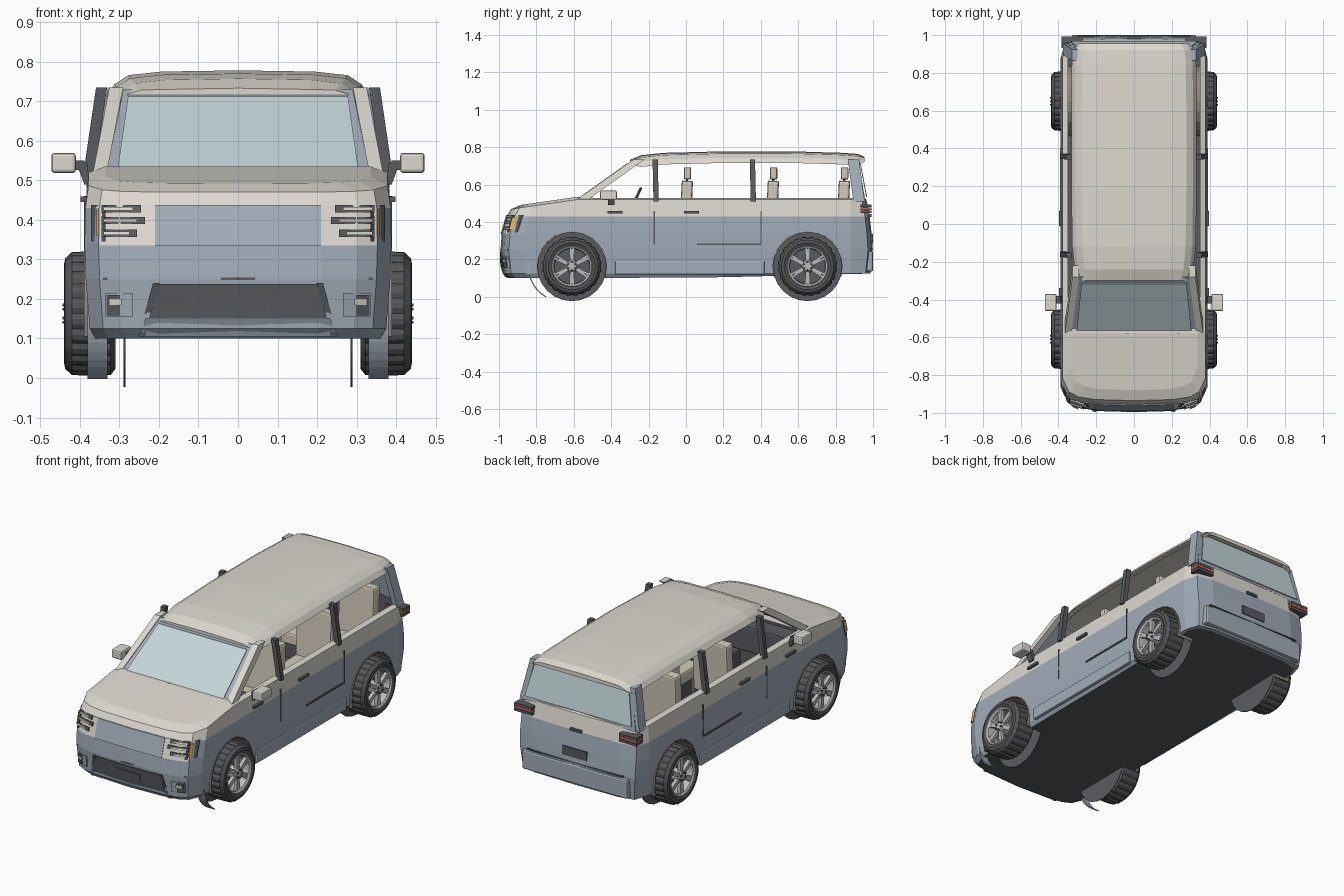
import bpy, bmesh, math
from mathutils import Vector, Matrix

if "Cube" in bpy.data.objects:
    bpy.data.objects.remove(bpy.data.objects["Cube"])


def mat(name, r, g, b):
    m = bpy.data.materials.new(name)
    m.diffuse_color = (r, g, b, 1)
    m.use_nodes = True
    m.node_tree.nodes["Principled BSDF"].inputs["Base Color"].default_value = m.diffuse_color
    return m


SLATE = mat("slate_paint", .36, .42, .49)
BEIGE = mat("beige_paint", .72, .69, .63)
DARK = mat("dark_trim", .10, .105, .115)
TIRE = mat("rubber", .09, .09, .095)
GLASS = mat("glass", .55, .67, .69)
SEAT = mat("seat_fabric", .66, .60, .50)
METAL = mat("alloy", .5, .5, .5)
RED = mat("red_lamp", .6, .12, .09)
AMBER = mat("amber_lamp", .85, .5, .12)
LINER = mat("arch_liner", .28, .24, .21)


def loft(name, rings, mats, bands=None, closed=False, caps=True, mirror=False, bevel=0):
    """Skin equal-sized rings; even rings are capped by strips across."""
    m, faces, idx = len(rings[0]), [], []
    mats = mats if isinstance(mats, list) else [mats]
    n = len(rings)
    for k in range(n if closed else n - 1):
        for i in range(m):
            j, q = (i + 1) % m, (k + 1) % n
            faces.append((k*m + i, k*m + j, q*m + j, q*m + i))
            idx.append(bands[k] if bands else 0)
    if caps and not closed:
        for base, mi in ((0, 0), ((n - 1)*m, bands[-1] if bands else 0)):
            for i in range(m // 2):
                f = dict.fromkeys((i, i + 1, m - i - 1, (m - i) % m))
                if len(f) > 2:
                    faces.append([base + v for v in f])
                    idx.append(mi)
    me = bpy.data.meshes.new(name)
    me.from_pydata([tuple(p) for r in rings for p in r], [], faces)
    for x in mats:
        me.materials.append(x)
    me.polygons.foreach_set("material_index", idx)
    bm = bmesh.new()
    bm.from_mesh(me)
    bmesh.ops.recalc_face_normals(bm, faces=bm.faces)
    bm.to_mesh(me)
    bm.free()
    o = bpy.data.objects.new(name, me)
    bpy.context.collection.objects.link(o)
    if bevel:
        b = o.modifiers.new("bevel", 'BEVEL')
        b.width, b.segments = bevel, 2
    if mirror:
        o.modifiers.new("mirror", 'MIRROR')
    return o


def box(name, c, s, m, tilt=0, **kw):
    R, c = Matrix.Rotation(tilt, 3, 'X'), Vector(c)
    rings = [[c + R @ Vector((x*s[0]/2, y*s[1]/2, z*s[2]/2))
              for x, y in ((-1, -1), (1, -1), (1, 1), (-1, 1))] for z in (-1, 1)]
    return loft(name, rings, m, **kw)


def beam(name, a, b, sx, sy, m, **kw):
    rings = [[(p[0] + x*sx/2, p[1] + y*sy/2, p[2])
              for x, y in ((-1, -1), (1, -1), (1, 1), (-1, 1))] for p in (a, b)]
    return loft(name, rings, m, **kw)


def lathe(name, prof, cy, cz, m, n=36, groove=(), **kw):
    """Spin (x, radius) points round an axle parallel to x."""
    rings = []
    for k, (x, r) in enumerate(prof):
        rings.append([(x, cy + q*math.cos(i*math.tau/n), cz + q*math.sin(i*math.tau/n))
                      for i in range(n) for q in [r - (.006 if k in groove and i % 3 == 0 else 0)]])
    return loft(name, rings, m, mirror=True, **kw)


def lerp(t, v):
    for (a, p), (b, q) in zip(t, t[1:]):
        if v <= b:
            return p + (q - p)*max(0, (v - a)/(b - a))
    return t[-1][1]


# Lower body: stacked plan outlines (z, front y, rear y, half width)
LAYERS = [(.10, -.955, .96, .36), (.125, -.98, .985, .375), (.25, -.992, .998, .385),
          (.34, -.985, .992, .388), (.43, -.96, .982, .386), (.47, -.935, .965, .378),
          (.485, -.88, .95, .335)]
NOSE = [(0, 0), (.21, .006), (.30, .02), (.35, .045), (.385, .12)]
rings = []
for k, (z, yf, yr, w) in enumerate(LAYERS):
    s = w/.385
    half = [(x*s, yf + d) for x, d in NOSE]
    half += [(w, -.58), (w, .2), (w, .88), (w - .025, yr - .025), (.27*s, yr - .006), (0, yr)]
    ring = half + [(-x, y) for x, y in half[-2:0:-1]]
    rise = [(-.93, 0), (-.58, .05)] if k > 4 else [(-1, 0), (1, 0)]
    rings.append([(x, y, z + lerp(rise, y) + (.025*max(0, y) if k == 0 else 0)) for x, y in ring])
body = loft("lower_body", rings, [DARK, SLATE, BEIGE], bands=[1, 1, 1, 1, 2, 2])

AXLES, WZ = (-.61, .65), .163
cutters = [box("cabin_cutter", (0, .22, .39), (.70, 1.44, .42), DARK)]
cutters += [lathe("arch_cutter", [(.285, .187), (.5, .187)], y, WZ, DARK, 24) for y in AXLES]
bpy.context.view_layer.objects.active = body
for c in cutters:
    b = body.modifiers.new("cut", 'BOOLEAN')
    b.operation, b.solver, b.object = 'DIFFERENCE', 'EXACT', c
    bpy.ops.object.modifier_apply(modifier=b.name)
for c in cutters:
    bpy.data.objects.remove(c)

# Wheel arch liners and splash guards
def arc_strip(name, cy, r, a0, a1, x0, x1, m):
    rings = []
    for i in range(13):
        a = math.radians(a0 + (a1 - a0)*i/12)
        c, s = math.cos(a), math.sin(a)
        rings.append([(x, cy + q*c, WZ + q*s) for x, q in ((x0, r), (x1, r), (x1, r + .006), (x0, r + .006))])
    loft(name, rings, m, mirror=True)

for y in AXLES:
    arc_strip("arch_liner", y, .182, -18, 198, .285, .39, LINER)
    lathe("arch_inner_wall", [(.285, .186), (.289, .186)], y, WZ, DARK, 24)
arc_strip("splash_guard", -.655, .185, 150, 240, .33, .38, SLATE)

# Roof: cross-sections along y
rings = []
for y, zt, w in ((-.30, .733, .285), (-.24, .757, .305), (-.12, .77, .318), (.2, .778, .322),
                 (.6, .777, .322), (.84, .77, .32), (.92, .764, .312), (.955, .748, .285)):
    t = .4 if y in (-.30, .955) else 1
    half = [(0, zt), (w*.6, zt - .003), (w*.86, zt - .012*t), (w*.97, zt - .035*t), (w*1.03, zt - .062*t),
            (w*.93, zt - .062*t), (w*.85, zt - .035*t), (0, zt - .03*t)]
    rings.append([(x, y, z) for x, z in half + [(-x, z) for x, z in half[-2:0:-1]]])
loft("roof", rings, BEIGE)

# Glass, pillars and frames
def pane(name, a, b, off, m):
    d = Vector((0, .005, 0))
    q = [Vector((s*p[0], p[1], p[2])) + Vector(off) for p, s in ((a, -1), (a, 1), (b, 1), (b, -1))]
    loft(name, [q, [v + d for v in q]], m)

pane("windshield_frame", (.335, -.595, .505), (.29, -.28, .73), (0, 0, 0), SLATE)
pane("windshield", (.305, -.573, .521), (.278, -.312, .708), (0, -.006, .004), GLASS)
pane("rear_frame", (.355, .955, .51), (.305, .915, .735), (0, 0, 0), SLATE)
pane("rear_window", (.335, .957, .535), (.295, .922, .72), (0, .006, 0), GLASS)
box("cowl", (0, -.60, .519), (.58, .05, .012), DARK)
for s in (-.15, .12):
    beam("wiper", (s - .12, -.59, .53), (s + .12, -.575, .535), .01, .012, DARK)
beam("front_pillar", (.352, -.575, .505), (.308, -.25, .735), .035, .06, BEIGE, mirror=True)
beam("rear_pillar", (.36, .925, .51), (.314, .895, .735), .03, .06, SLATE, mirror=True)
for y in (-.16, .36):
    beam("door_pillar", (.378, y, .51), (.345, y - .005, .735), .028, .028, DARK, mirror=True)

# Front face panels follow the nose curve
def nose_panel(name, pts, m, off=.006):
    yf = [(l[0], l[1]) for l in LAYERS]
    q = [(x, lerp(NOSE, x) + lerp(yf, z) - off, z) for x, z in pts]
    loft(name, [q, [(x, y + off + .015, z) for x, y, z in q]], m, mirror=True)

def nose_rect(name, x0, x1, z0, z1, m, off=.006):
    nose_panel(name, [(x0, z0), (x1, z0), (x1, z1), (x0, z1)], m, off)

nose_rect("grille_panel", 0, .21, .335, .437, SLATE)
nose_rect("lamp_surround", .21, .30, .335, .437, BEIGE, .003)
nose_rect("lamp_surround_outer", .30, .35, .335, .437, BEIGE, .003)
nose_rect("headlamp_housing", .335, .372, .345, .437, DARK, .012)
nose_rect("turn_lamp", .352, .358, .36, .425, AMBER, .016)
for x0, z in ((.245, .428), (.235, .398), (.255, .366)):
    nose_rect("headlamp_slot", x0, .345, z - .009, z + .009, DARK, .010)
    nose_rect("headlamp_bar", x0 + .02, .34, z - .004, z + .004, BEIGE, .015)
nose_panel("lower_intake", [(0, .15), (.225, .15), (.20, .238), (0, .238)], DARK, .005)
nose_panel("intake_lip", [(0, .105), (.245, .105), (.235, .15), (0, .15)], SLATE, .007)
nose_panel("intake_edge", [(.235, .105), (.252, .105), (.215, .24), (.198, .24)], DARK, .010)
nose_rect("number_plate_front", 0, .08, .16, .208, DARK, .008)
nose_rect("fog_recess", .265, .335, .155, .215, SLATE, .008)
nose_rect("fog_housing", .30, .332, .158, .21, DARK, .011)
nose_rect("fog_lamp", .295, .325, .185, .2, BEIGE, .014)
nose_rect("bumper_crease", 0, .34, .248, .254, DARK, .004)

# Tail details
for z, m in ((.487, DARK), (.472, RED), (.455, DARK)):
    box("tail_lamp", (.328, .962, z), (.11, .06, .014), m, mirror=True)
box("number_plate_rear", (0, .992, .31), (.15, .016, .05), DARK)
box("tailgate_handle", (0, .982, .435), (.07, .02, .014), DARK)
box("rear_bumper", (0, .975, .19), (.66, .05, .11), SLATE, bevel=.01)
box("bumper_seam", (0, .99, .255), (.6, .018, .005), DARK)

# Side details
for y in (-.38, .03):
    box("door_handle", (.39, y, .452), (.016, .08, .014), DARK, mirror=True)
for y in (-.17, .40):
    box("door_seam", (.386, y, .37), (.007, .006, .18), DARK, mirror=True)
box("door_rail", (.387, .23, .282), (.008, .34, .009), DARK, mirror=True)
box("side_skirt", (.378, .02, .155), (.022, .80, .07), SLATE, mirror=True, bevel=.006)
box("mirror_housing", (.441, -.415, .544), (.062, .09, .05), BEIGE, mirror=True, bevel=.008)
beam("mirror_stalk", (.378, -.40, .49), (.40, -.40, .55), .022, .035, DARK, mirror=True)
box("mirror_arm", (.40, -.405, .535), (.04, .03, .018), DARK, mirror=True)

# Wheels: grooved tyre, rim, spokes and hub
parts = []
y0 = AXLES[0]
parts.append(lathe("tire", [(.31, .11), (.31, .14), (.322, .156), (.37, .158), (.42, .156), (.437, .14),
                            (.44, .125), (.432, .108), (.37, .104)], y0, WZ, TIRE, 72, groove=(2, 3, 4), closed=True))
parts.append(lathe("rim", [(.32, .111), (.432, .11), (.436, .106), (.43, .097), (.39, .094), (.32, .094)],
                   y0, WZ, METAL, 48, closed=True))
parts.append(lathe("brake_disc", [(.36, .096), (.372, .096)], y0, WZ, DARK))
parts.append(lathe("hub", [(.37, .035), (.425, .033), (.435, .024), (.437, .012)], y0, WZ, METAL, 24))
for i in range(6):
    a = i*math.tau/6
    for d in (-.09, .09):
        c = (.42, y0 - .066*math.sin(a + d), WZ + .066*math.cos(a + d))
        parts.append(box("spoke", c, (.02, .013, .075), METAL, tilt=a + d*.6, mirror=True))
    parts.append(lathe("wheel_nut", [(.43, .005), (.444, .004)], y0 - .022*math.sin(a),
                       WZ + .022*math.cos(a), DARK, 6))
for o in parts[:2]:
    bpy.ops.object.select_all(action='DESELECT')
    o.select_set(True)
    bpy.context.view_layer.objects.active = o
    bpy.ops.object.shade_smooth_by_angle(angle=math.radians(25))
for o in parts:
    r = o.copy()
    r.name = "rear_" + o.name
    r.location.y = AXLES[1] - y0
    bpy.context.collection.objects.link(r)

# Cabin: seats, dashboard, steering wheel
for y in (0, .46, .84):
    box("seat_back", (.17, y, .47), (.22, .06, .30), SEAT, tilt=-.05, mirror=True, bevel=.012)
    box("seat_cushion", (.17, y - .11, .31), (.22, .22, .07), SEAT, mirror=True, bevel=.012)
    box("seat_base", (.17, y - .10, .23), (.16, .16, .10), DARK, mirror=True)
    box("headrest", (.17, y + .008, .66), (.12, .04, .065), SEAT, mirror=True, bevel=.01)
    box("headrest_post", (.17, y + .006, .62), (.05, .012, .04), DARK, mirror=True)
box("dashboard", (0, -.455, .45), (.69, .11, .14), DARK, bevel=.015)
box("centre_console", (0, -.28, .28), (.09, .30, .18), DARK, bevel=.01)
box("display_screen", (0, -.385, .53), (.13, .012, .07), DARK)
R = Matrix.Rotation(math.radians(65), 3, 'X')
C = Vector((.17, -.27, .52))
rings = [[C + R @ Vector(((.065 + .008*math.cos(v))*math.cos(u), (.065 + .008*math.cos(v))*math.sin(u),
                          .008*math.sin(v))) for v in (i*math.tau/6 for i in range(6))]
         for u in (k*math.tau/20 for k in range(20))]
loft("steering_wheel", rings, DARK, closed=True)
box("steering_spoke", C, (.12, .012, .02), DARK)
beam("steering_column", (.17, -.42, .45), (.17, -.275, .52), .025, .03, DARK)
